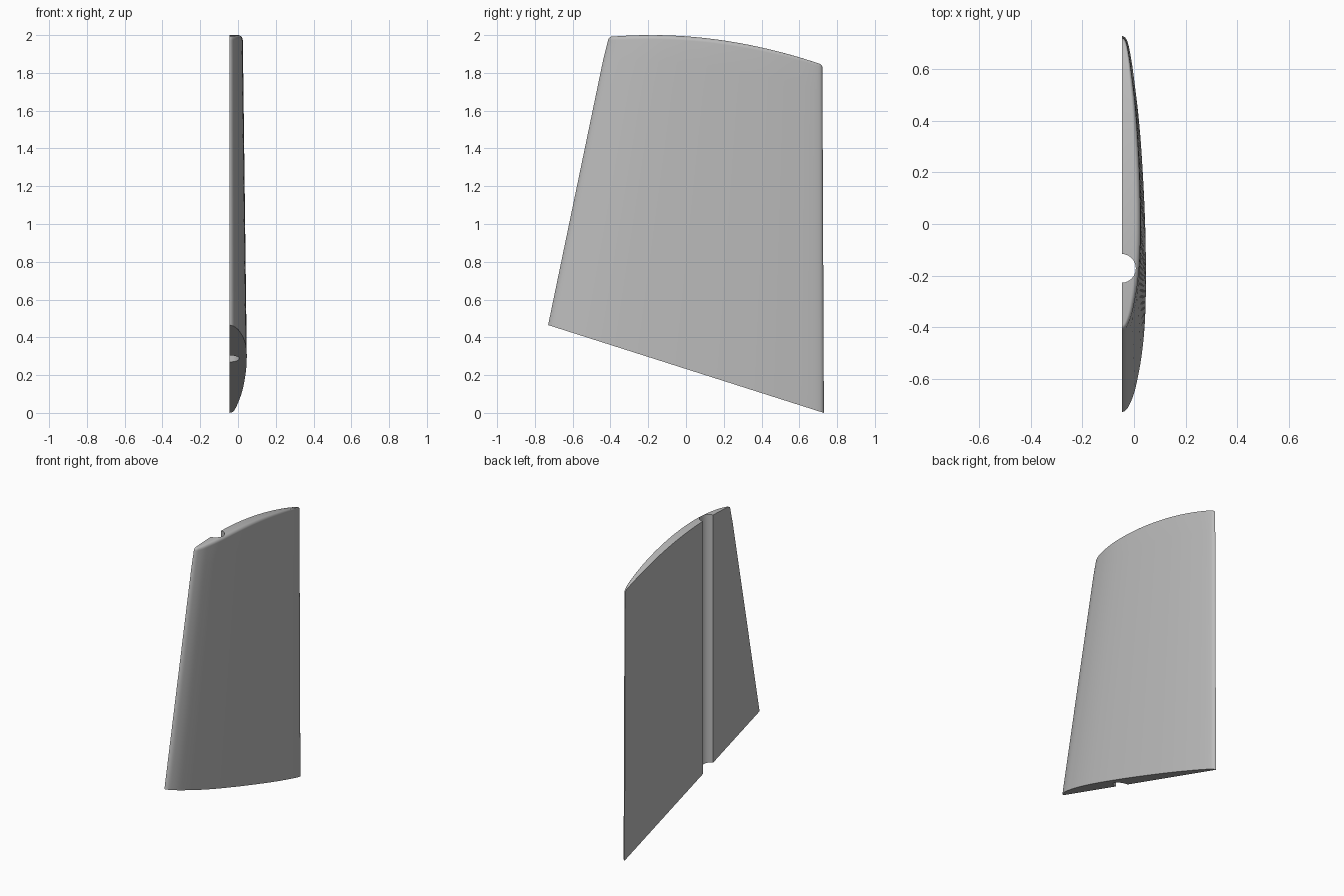
import bpy, bmesh, math

if "Cube" in bpy.data.objects:
    bpy.data.objects.remove(bpy.data.objects["Cube"])

BACK = -0.046          # x of the flat mating face
FILLET = 0.022         # rounding of the top rim
# half-foil thickness profile: (chord fraction, relative thickness)
PROFILE = [(0, 0), (.004, .13), (.015, .27), (.05, .5), (.09, .65), (.15, .82), (.226, .945),
           (.32, 1), (.4, 1), (.5, .97), (.637, .87), (.774, .71), (.91, .45),
           (.96, .32), (.985, .22), (.996, .12), (1, 0)]


def thickness(u):
    """Smooth (Hermite) interpolation of the profile."""
    def slope(i):
        a, b = PROFILE[max(i - 1, 0)], PROFILE[min(i + 1, len(PROFILE) - 1)]
        return (b[1] - a[1]) / (b[0] - a[0])
    for i in range(len(PROFILE) - 1):
        (u0, t0), (u1, t1) = PROFILE[i], PROFILE[i + 1]
        if u <= u1:
            h = u1 - u0
            s = (u - u0) / h
            return ((2*s**3 - 3*s*s + 1) * t0 + (s**3 - 2*s*s + s) * h * slope(i)
                    + (3*s*s - 2*s**3) * t1 + (s**3 - s*s) * h * slope(i + 1))
    return 0


def lerp(a, b, t):
    return a + (b - a) * t


# Blade: ruled loft from the slanted root to the arched tip
N = 64
us = [(1 - math.cos(math.pi * i / N)) / 2 for i in range(N + 1)]
rows = [(v / 12, 0, 0) for v in range(12)]
for k in range(9):     # quarter-round rim rows: (v, drop below tip, inset)
    a = math.pi / 2 * k / 8
    rows.append((1, FILLET * (1 - math.sin(a)), FILLET * (1 - math.cos(a))))

bm = bmesh.new()
flat, skin = [], []
for v, drop, inset in rows:
    f_row, s_row = [], []
    for u in us:
        y_tip = lerp(-0.413, 0.722, u)
        z_tip = 2.0 - 0.177 * (y_tip + 0.2) ** 2 - drop
        y = lerp(lerp(-0.73, 0.73, u), y_tip, v)
        z = lerp(lerp(0.465, 0.0, u), z_tip, v)
        y = 0.155 + (y - 0.155) * (1 - inset / 0.567) if inset else y
        x = thickness(u) * lerp(0.092, 0.071, v) * (1 - inset / 0.071)
        f_row.append(bm.verts.new((BACK, y, z)))
        s_row.append(bm.verts.new((BACK + max(x, 0), y, z)))
    flat.append(f_row)
    skin.append(s_row)
for j in range(len(rows) - 1):
    for i in range(N):
        for g in (flat, skin):
            bm.faces.new((g[j][i], g[j][i+1], g[j+1][i+1], g[j+1][i]))
for j in (0, len(rows) - 1):
    for i in range(N):
        bm.faces.new((flat[j][i], flat[j][i+1], skin[j][i+1], skin[j][i]))
bmesh.ops.remove_doubles(bm, verts=bm.verts, dist=1e-5)
bmesh.ops.recalc_face_normals(bm, faces=bm.faces)
mesh = bpy.data.meshes.new("blade_half")
bm.to_mesh(mesh)
bm.free()
blade = bpy.data.objects.new("blade_half", mesh)
bpy.context.collection.objects.link(blade)

grey = bpy.data.materials.new("light grey")
grey.diffuse_color = (0.5, 0.5, 0.5, 1)
grey.use_nodes = True
grey.node_tree.nodes["Principled BSDF"].inputs["Base Color"].default_value = grey.diffuse_color
mesh.materials.append(grey)

# Shaft groove: half-round channel cut down the flat face
bpy.ops.mesh.primitive_cylinder_add(vertices=48, radius=0.056, depth=3,
                                    location=(BACK - 0.003, -0.172, 1))
cutter = bpy.context.object
cutter.name = "groove_cutter"
cutter.hide_render = True
cutter.data.materials.append(grey)
mod = blade.modifiers.new("groove", 'BOOLEAN')
mod.operation = 'DIFFERENCE'
mod.solver = 'EXACT'
mod.object = cutter
bpy.ops.object.select_all(action='DESELECT')
blade.select_set(True)
bpy.context.view_layer.objects.active = blade
bpy.ops.object.modifier_apply(modifier=mod.name)
bpy.data.objects.remove(cutter, do_unlink=True)
bpy.ops.object.shade_smooth_by_angle(angle=math.radians(35))
